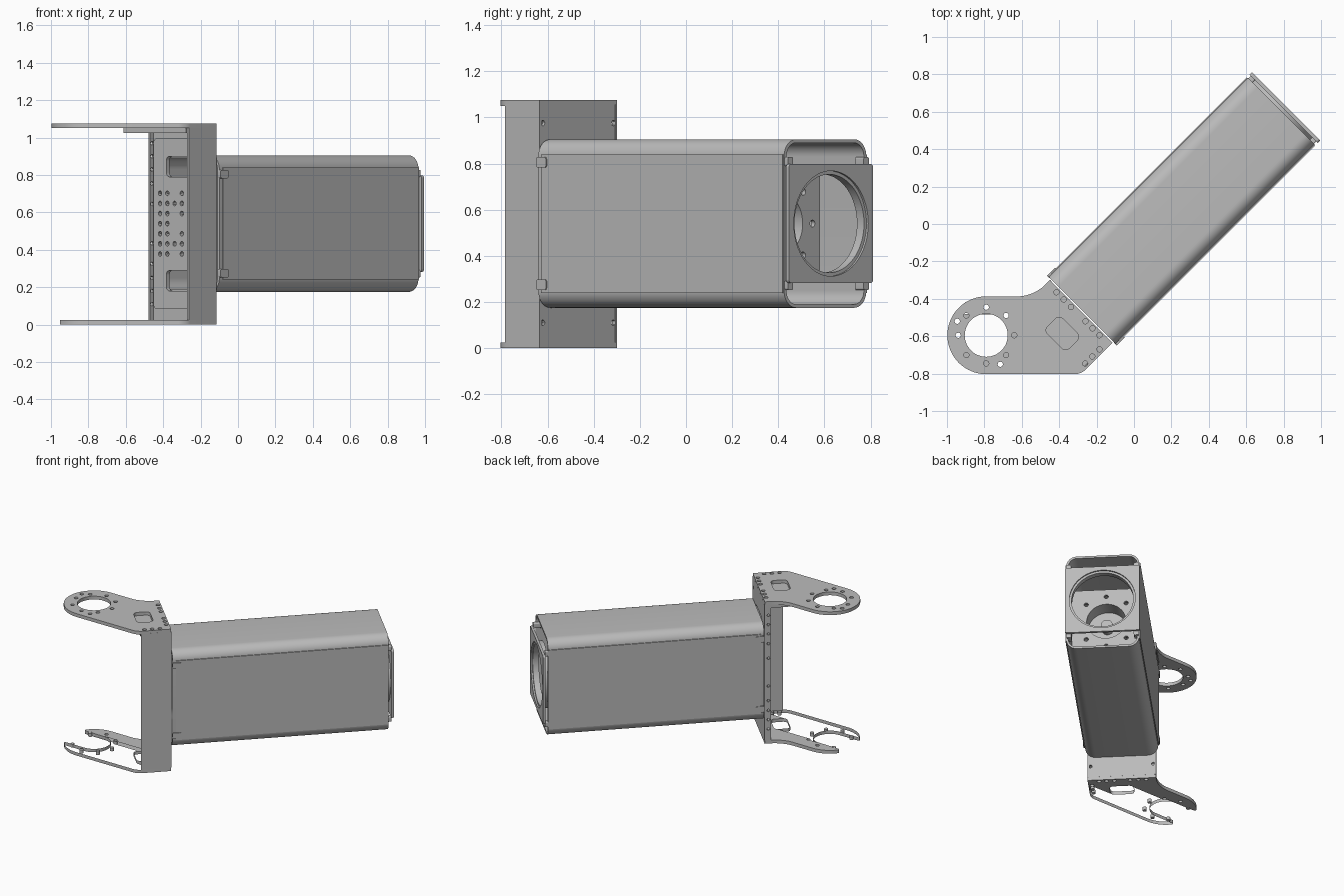
import bpy
from math import sin, cos, pi, radians, sqrt
from mathutils import Matrix, Vector

cube = bpy.data.objects.get("Cube")
if cube:
    bpy.data.objects.remove(cube)

metal = bpy.data.materials.new("plain_grey_metal")
metal.use_nodes = True
GREY = (0.5, 0.5, 0.5, 1)
metal.diffuse_color = GREY
metal.node_tree.nodes["Principled BSDF"].inputs["Base Color"].default_value = GREY

# Sheet planes: flat, across the arm, and along the arm
TURN = Matrix.Rotation(radians(45), 4, 'Z')
FLAT = Matrix.Identity(4)
ACROSS = TURN @ Matrix(((0, 0, 1, 0), (1, 0, 0, 0), (0, 1, 0, 0), (0, 0, 0, 1)))
ALONG = TURN @ Matrix(((1, 0, 0, 0), (0, 0, -1, 0), (0, 1, 0, 0), (0, 0, 0, 1)))
MID_V, MID_Z = -0.13, 0.54


def arc(cx, cy, r, a0, a1, n=32):
    return [(cx + r * cos(radians(a0 + (a1 - a0) * i / n)),
             cy + r * sin(radians(a0 + (a1 - a0) * i / n))) for i in range(n + 1)]


def circle(cx, cy, r, n=48):
    return arc(cx, cy, r, 0, 360, n)[:-1]


def rounded(points, steps=10):
    """Points are (x, y) or (x, y, cut); cut trims the corner with a curve."""
    out = []
    for i, p in enumerate(points):
        c = Vector(p[:2])
        if len(p) == 2:
            out.append(tuple(c))
            continue
        a = Vector(points[i - 1][:2])
        b = Vector(points[(i + 1) % len(points)][:2])
        s = c + (a - c).normalized() * p[2]
        e = c + (b - c).normalized() * p[2]
        for k in range(steps + 1):
            t = k / steps
            w = 1 + 0.414 * 2 * t * (1 - t) - 2 * t * (1 - t) * 1.414 + 2 * t * (1 - t) * 0.293 * 2
            q = (s * (1 - t) ** 2 + c * (2 * t * (1 - t) * 0.75) + e * t * t)
            out.append(tuple(q / ((1 - t) ** 2 + 2 * t * (1 - t) * 0.75 + t * t)))
    return out


def box(cx, cy, w, h, cut=0.0):
    pts = [(cx - w / 2, cy - h / 2), (cx + w / 2, cy - h / 2),
           (cx + w / 2, cy + h / 2), (cx - w / 2, cy + h / 2)]
    return rounded([p + (cut,) for p in pts]) if cut else pts


def sheet(name, plane, lo, hi, outline, holes=()):
    """Extrude an outline with holes between two offsets from its plane."""
    curve = bpy.data.curves.new(name + "_profile", 'CURVE')
    curve.dimensions = '2D'
    curve.fill_mode = 'BOTH'
    curve.extrude = (hi - lo) / 2
    for loop in [outline, *holes]:
        spline = curve.splines.new('POLY')
        spline.points.add(len(loop) - 1)
        for pt, (x, y) in zip(spline.points, loop):
            pt.co = (x, y, 0, 1)
        spline.use_cyclic_u = True
    temp = bpy.data.objects.new(name + "_temp", curve)
    bpy.context.collection.objects.link(temp)
    deps = bpy.context.evaluated_depsgraph_get()
    mesh = bpy.data.meshes.new_from_object(temp.evaluated_get(deps))
    bpy.data.objects.remove(temp)
    bpy.data.curves.remove(curve)
    mesh.materials.clear()
    mesh.materials.append(metal)
    mesh.transform(plane @ Matrix.Translation((0, 0, (lo + hi) / 2)))
    mesh.shade_smooth()
    mesh.set_sharp_from_angle(angle=radians(30))
    obj = bpy.data.objects.new(name, mesh)
    bpy.context.collection.objects.link(obj)
    return obj


# Pivot plates: a full ring on top, an open hook at the bottom
HX, HY, HUB, BORE = -0.79, -0.595, 0.208, 0.115
arm_edge = [(-0.283, -0.803, 0.035), (-0.115, -0.635), (-0.45, -0.30), (-0.537, -0.387, 0.083)]
window = [tuple(TURN @ Vector((x, y, 0)))[:2]
          for x, y in box(-0.685, -0.143, 0.115, 0.165, 0.03)]
bolts = [circle(HX + 0.15 * cos(a), HY + 0.15 * sin(a), 0.014, 16)
         for a in [i * pi / 4 for i in range(8)]]
top_bolts = bolts + [circle(x, y, 0.014, 16) for x, y in ((-0.945, -0.52), (-0.715, -0.75))]
bottom_bolts = [b for i, b in enumerate(bolts) if i != 4]
edge_bolts = [circle(-0.415 + d, -0.365 - d, 0.014, 16)
              for d in (0, 0.039, 0.078, 0.155, 0.193, 0.23)]
edge_bolts += [circle(-0.185 - d, -0.67 - d, 0.014, 16) for d in (0, 0.038, 0.076)]

ring = rounded(arc(HX, HY, HUB, 90, 270) + arm_edge)
sheet("top_pivot_plate", FLAT, 1.05, 1.075, ring,
      [circle(HX, HY, BORE), window] + top_bolts + edge_bolts)

jaw_x = HX - sqrt(HUB ** 2 - BORE ** 2)
hook = (arc(HX, HY, HUB, 90, 132, 12) + [(jaw_x, HY + BORE, 0.025)]
        + arc(HX, HY, BORE, 90, -90) + [(jaw_x, HY - BORE, 0.025)]
        + arc(HX, HY, HUB, 228, 270, 12) + arm_edge)
sheet("bottom_pivot_plate", FLAT, 0, 0.025, rounded(hook),
      [window] + bottom_bolts + edge_bolts)

# Bent bracket joining the two plates
V0, V1 = -0.368, 0.106
slots = [box(MID_V, MID_Z + s * 0.305, 0.235, 0.11, 0.025) for s in (-1, 1)]
grid = []
for row in range(-3, 4):
    cols = [-3, -2, 2, 3]
    if abs(row) == 2:
        cols += [-1, 0, 1]
    elif abs(row) != 0:
        cols += [0]
    grid += [circle(MID_V + c * 0.055, MID_Z + row * 0.054, 0.013, 12) for c in cols]
corners = [circle(v, z, 0.012, 12) for v in (-0.347, 0.085) for z in (0.11, 0.975)]
sheet("bracket_web", ACROSS, -0.545, -0.53, box(MID_V, MID_Z, V1 - V0, 1.03),
      slots + grid + corners)
sheet("bracket_backing_panel", ACROSS, -0.555, -0.545,
      box(MID_V, MID_Z, 0.43, 0.915, 0.03), slots + grid)
sheet("bracket_side_flange", ALONG, -V0 - 0.015, -V0, box(-0.635, MID_Z, 0.21, 1.03))
sheet("bracket_lip", ALONG, -V1, -V1 + 0.012, box(-0.55, MID_Z, 0.045, 1.03),
      [circle(-0.556, MID_Z + s * d, 0.01, 12) for s in (-1, 1)
       for d in (0.105, 0.215, 0.29, 0.36, 0.43)])
flange = [(-0.74, V0 + 0.02), (-0.535, V0), (-0.535, V1), (-0.76, V1)]
sheet("bracket_top_flange", FLAT, 1.025, 1.05,
      [tuple(TURN @ Vector((u, v, 0)))[:2] for u, v in flange])

# Hollow rounded arm tube with side covers
sheet("arm_tube", ACROSS, -0.523, 0.983, box(MID_V, MID_Z, 0.504, 0.73, 0.075),
      [box(MID_V, MID_Z, 0.474, 0.70, 0.06)])
for side, label in ((-1, "right"), (1, "left")):
    face = -(MID_V + side * 0.254)
    sheet(label + "_side_cover", ALONG, face - 0.004, face + 0.004,
          box(0.24, MID_Z, 1.48, 0.60))
    for s, end in ((-1, "lower"), (1, "upper")):
        sheet(f"{label}_{end}_tab", ALONG, face - 0.01, face + 0.01,
              box(-0.495, MID_Z + s * 0.265, 0.06, 0.045, 0.01))
        sheet(f"{label}_{end}_standoff", ACROSS, 0.95, 1.003,
              box(MID_V + side * 0.232, MID_Z + s * 0.268, 0.032, 0.04, 0.008))

# End plate with bearing ring
sheet("end_plate", ACROSS, 1.001, 1.019, box(MID_V, MID_Z, 0.516, 0.515, 0.015),
      [circle(MID_V, MID_Z, 0.228, 64)])
sheet("bearing_ring", ACROSS, 0.965, 1.008, circle(MID_V, MID_Z, 0.234, 64),
      [circle(MID_V, MID_Z, 0.213, 64)])

# Inner bulkhead with a shallow cup and shaft
screws = [circle(MID_V + 0.195 * cos(i * pi / 4), MID_Z + 0.195 * sin(i * pi / 4), 0.015, 16)
          for i in range(8)]
sheet("bulkhead", ACROSS, 0.69, 0.71, box(MID_V, MID_Z, 0.474, 0.50),
      [circle(MID_V, MID_Z, 0.135)] + screws)
sheet("cup_wall", ACROSS, 0.59, 0.69, circle(MID_V, MID_Z, 0.145), [circle(MID_V, MID_Z, 0.135)])
sheet("cup_floor", ACROSS, 0.58, 0.59, circle(MID_V, MID_Z, 0.145))
sheet("shaft", ACROSS, 0.59, 0.66, circle(MID_V, MID_Z, 0.04, 24))
